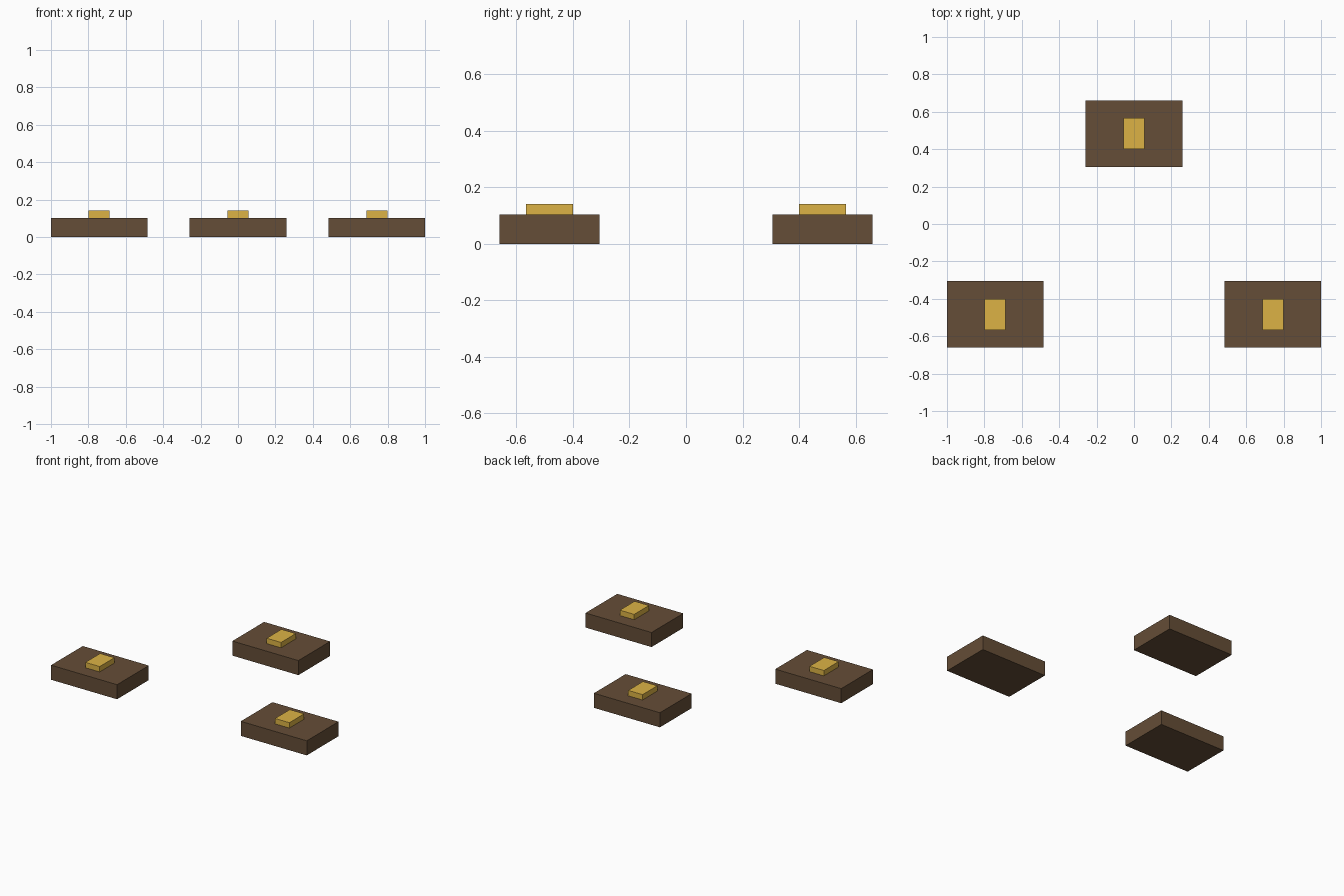
import bpy

if "Cube" in bpy.data.objects:
    bpy.data.objects.remove(bpy.data.objects["Cube"])

def material(name, color):
    m = bpy.data.materials.new(name)
    m.diffuse_color = color
    m.use_nodes = True
    m.node_tree.nodes["Principled BSDF"].inputs["Base Color"].default_value = m.diffuse_color
    return m

brown = material("dark_wood", (0.13, 0.075, 0.038, 1))
gold = material("gold", (0.72, 0.45, 0.06, 1))

def box(name, center, size, mat):
    bpy.ops.mesh.primitive_cube_add(size=1, location=center)
    o = bpy.context.object
    o.name = name
    o.scale = size
    bpy.ops.object.transform_apply(location=False, rotation=False, scale=True)
    o.data.materials.append(mat)

W, D, H = 0.516, 0.354, 0.103   # slab size
PW, PD, PH = 0.112, 0.165, 0.038  # plate size

# Three slabs, each with a small gold plate on top
for label, x, y in (("left", -0.742, -0.483), ("right", 0.742, -0.483), ("back", 0, 0.483)):
    box(label + "_slab", (x, y, H / 2), (W, D, H), brown)
    box(label + "_plate", (x, y, H + PH / 2), (PW, PD, PH), gold)
